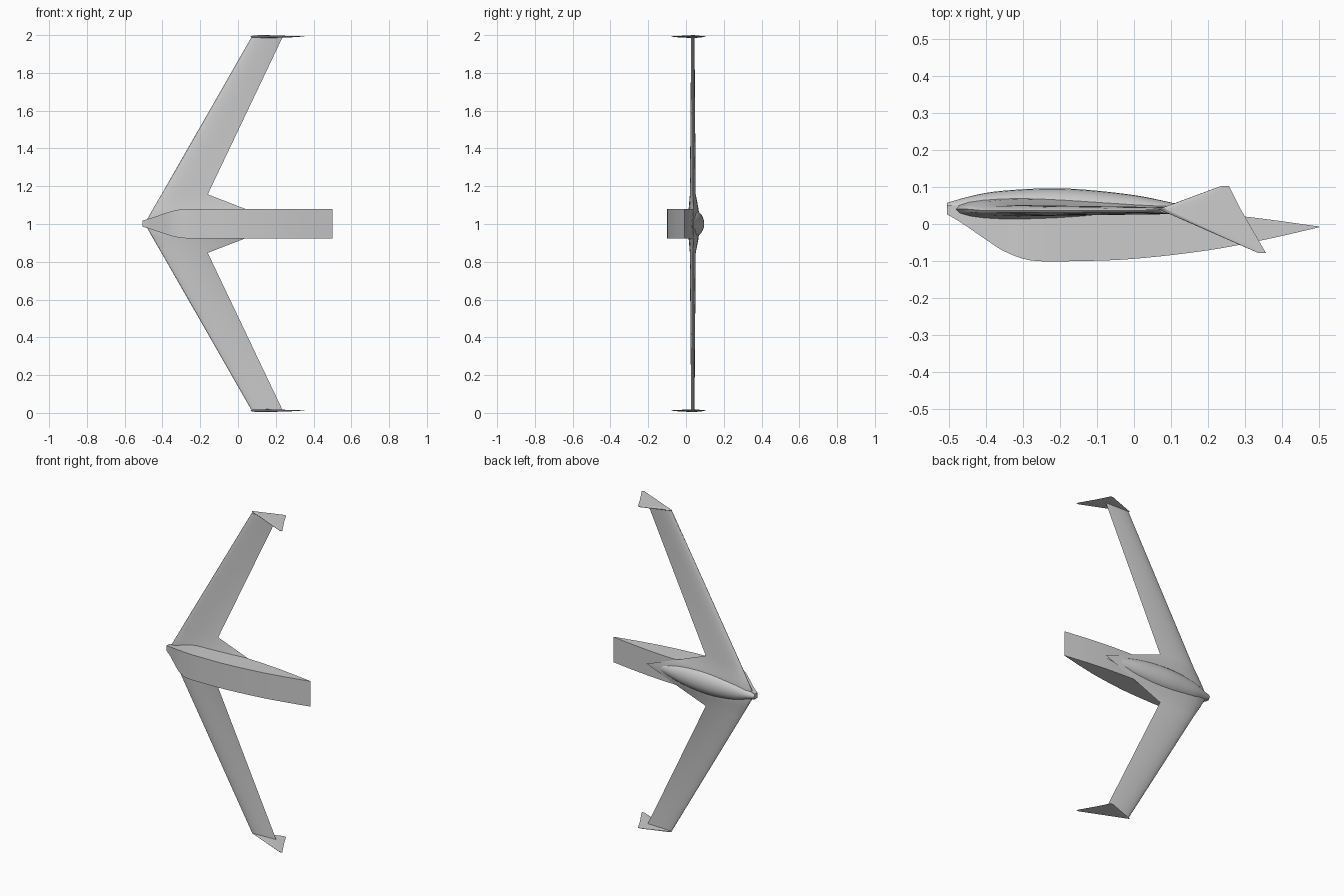
import bpy, bmesh, math

if "Cube" in bpy.data.objects:
    bpy.data.objects.remove(bpy.data.objects["Cube"])

MID = 1.002      # height of the symmetry plane
TIP = 0.99       # winglet distance from it


def curve(keys, x):
    """Smooth interpolation through (x, value) keys."""
    n = len(keys)

    def slope(i):
        a, b = keys[max(i - 1, 0)], keys[min(i + 1, n - 1)]
        return (b[1] - a[1]) / (b[0] - a[0])
    for i in range(n - 1):
        (x0, v0), (x1, v1) = keys[i], keys[i + 1]
        if x <= x1 or i == n - 2:
            h = x1 - x0
            t = min(max((x - x0) / h, 0), 1)
            return ((2*t**3 - 3*t**2 + 1) * v0 + (t**3 - 2*t**2 + t) * h * slope(i)
                    + (3*t**2 - 2*t**3) * v1 + (t**3 - t**2) * h * slope(i + 1))


def loft(name, rings, cap_start=True, cap_end=True, angle=30, mirror=False):
    """Skin closed rings of points into one object."""
    bm = bmesh.new()
    vs = [[bm.verts.new(p) for p in r] for r in rings]
    n = len(rings[0])
    for a, b in zip(vs, vs[1:]):
        for i in range(n):
            j = (i + 1) % n
            bm.faces.new((a[i], a[j], b[j], b[i]))
    if cap_start:
        bm.faces.new(vs[0][::-1])
    if cap_end:
        bm.faces.new(vs[-1])
    bmesh.ops.remove_doubles(bm, verts=bm.verts, dist=1e-5)
    bmesh.ops.recalc_face_normals(bm, faces=bm.faces)
    me = bpy.data.meshes.new(name)
    bm.to_mesh(me)
    bm.free()
    me.polygons.foreach_set("use_smooth", [True] * len(me.polygons))
    me.set_sharp_from_angle(angle=math.radians(angle))
    ob = bpy.data.objects.new(name, me)
    ob.location.z = MID
    bpy.context.collection.objects.link(ob)
    if mirror:
        m = ob.modifiers.new("Mirror", 'MIRROR')
        m.use_axis = (False, False, True)
    return ob


def airfoil(n=14):
    """Closed unit section: chord 0..1, thickness -0.5..0.5."""
    def half(u):
        return 5 * (0.2969 * math.sqrt(u) - 0.126 * u - 0.3516 * u**2
                    + 0.2843 * u**3 - 0.1036 * u**4)
    us = [(1 - math.cos(math.pi * i / n)) / 2 for i in range(n + 1)]
    return ([(u, half(u)) for u in reversed(us)]
            + [(u, -half(u)) for u in us[1:-1]])


FOIL = airfoil()

# Fuselage: square-sided pod tapering to a wedge tail
belly = [(-0.505, 0.026), (-0.47, 0.006), (-0.4, -0.042), (-0.35, -0.074),
         (-0.28, -0.098), (-0.15, -0.1), (0, -0.094), (0.2, -0.071),
         (0.35, -0.043), (0.5, -0.009)]
deck = [(-0.505, 0.05), (-0.3, 0.045), (0, 0.04), (0.2, 0.03), (0.35, 0.014), (0.5, -0.007)]
side = [(-0.505, 0.016), (-0.45, 0.033), (-0.4, 0.05), (-0.35, 0.066),
        (-0.3, 0.076), (-0.25, 0.078), (-0.2, 0.078), (0.5, 0.078)]
rings = []
for i in range(49):
    x = -0.505 + 1.005 * (i / 48) ** 1.3
    b, d, w = curve(belly, x), curve(deck, x), curve(side, x)
    rings.append([(x, b, -w), (x, b, w), (x, d, w), (x, d, -w)])
loft("fuselage", rings, angle=35)

# Rounded spine along the back of the fuselage
ridge = [(-0.505, 0.057), (-0.45, 0.073), (-0.38, 0.087), (-0.25, 0.096),
         (-0.15, 0.094), (0, 0.078), (0.1, 0.058), (0.24, 0.025)]
girth = [(-0.505, 0.015), (-0.45, 0.033), (-0.38, 0.056), (-0.25, 0.071),
         (-0.12, 0.07), (0, 0.056), (0.1, 0.036), (0.24, 0.004)]
rings = []
for i in range(37):
    x = -0.505 + 0.745 * i / 36
    base = min(0.038, curve(deck, x) - 0.006)
    h, w = max(curve(ridge, x) - base, 0.003), curve(girth, x)
    rings.append([(x, base + math.sin(a) * h * (1 if math.sin(a) > 0 else 0.25),
                   math.cos(a) * w)
                  for a in (2 * math.pi * k / 24 for k in range(24))])
loft("spine", rings)

# Swept wings with a flared root: (distance, leading x, trailing x, centre y, thickness)
stations = [(0, -0.494, 0.24, 0.04, 0.07), (0.08, -0.449, 0.033, 0.04, 0.052),
            (0.155, -0.405, -0.16, 0.036, 0.031), (0.985, 0.07, 0.235, 0.036, 0.018)]
rings = [[(l + u * (t - l), y + v * th, d) for u, v in FOIL]
         for d, l, t, y, th in stations]
loft("wings", rings, cap_start=False, mirror=True)

# Winglets: (y, leading x, trailing x, thickness)
stations = [(-0.078, 0.335, 0.356, 0.003), (0.04, 0.066, 0.288, 0.016),
            (0.103, 0.236, 0.256, 0.003)]
rings = [[(l + u * (t - l), y, TIP + v * th) for u, v in FOIL]
         for y, l, t, th in stations]
loft("winglets", rings, mirror=True)
